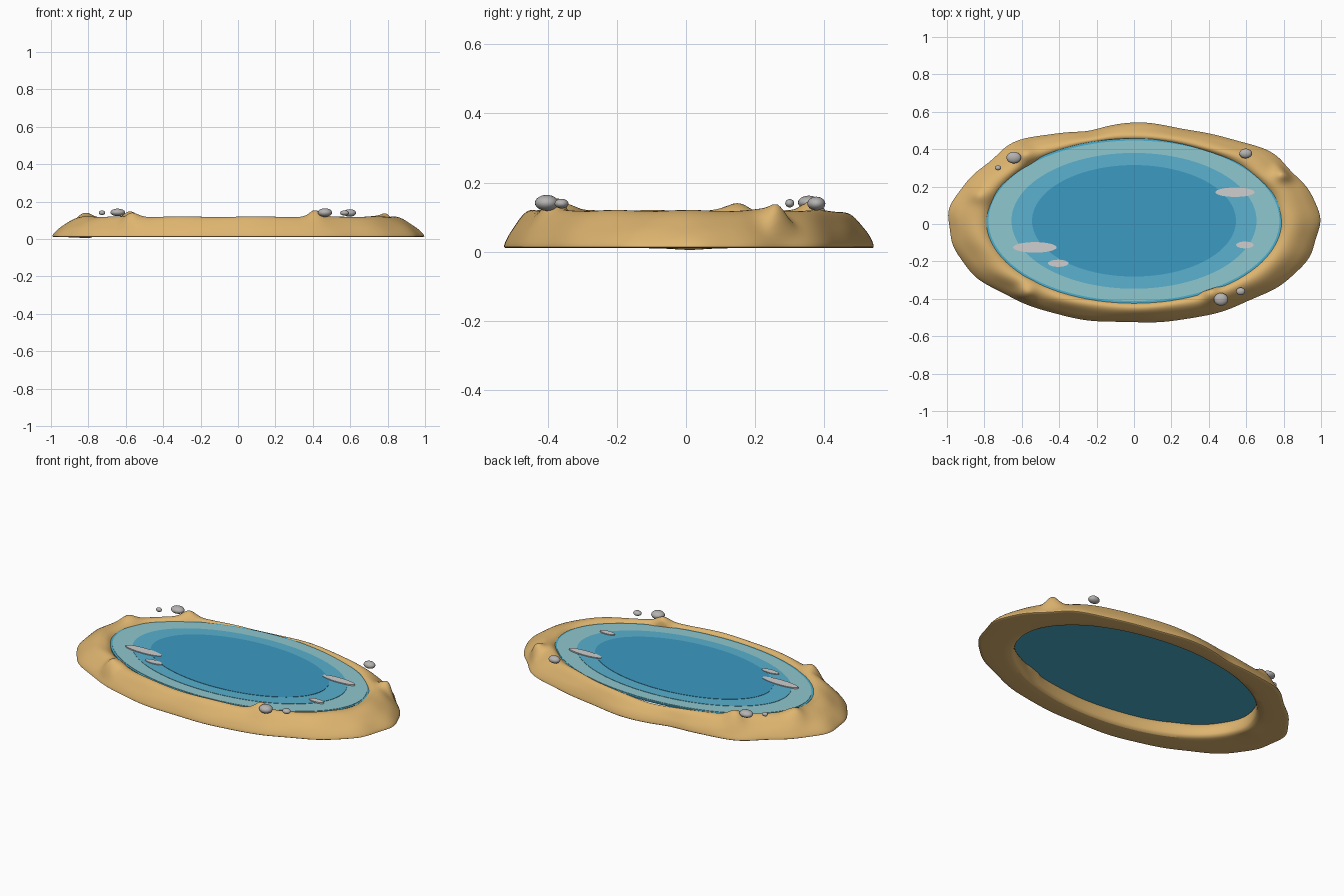
import bpy, bmesh
from math import sin, cos, pi, exp, radians

cube = bpy.data.objects.get("Cube")
if cube:
    bpy.data.objects.remove(cube)


def material(name, color):
    m = bpy.data.materials.new(name)
    m.use_nodes = True
    m.diffuse_color = (*color, 1)
    m.node_tree.nodes["Principled BSDF"].inputs["Base Color"].default_value = (*color, 1)
    return m


SAND = material("sand", (0.73, 0.46, 0.16))
RIM = material("water edge blue", (0.07, 0.43, 0.62))
SHALLOW = material("shallow water", (0.27, 0.57, 0.62))
MIDDLE = material("middle water", (0.10, 0.44, 0.62))
DEEP = material("deep water", (0.045, 0.32, 0.54))
GLINT = material("pale glint", (0.62, 0.62, 0.62))
STONE = material("grey stone", (0.46, 0.45, 0.44))


def finish(bm, name, mat, angle):
    """Turn a bmesh into a shaded object."""
    bmesh.ops.recalc_face_normals(bm, faces=bm.faces)
    mesh = bpy.data.meshes.new(name)
    bm.to_mesh(mesh)
    bm.free()
    mesh.materials.append(mat)
    obj = bpy.data.objects.new(name, mesh)
    bpy.context.collection.objects.link(obj)
    bpy.ops.object.select_all(action="DESELECT")
    obj.select_set(True)
    bpy.context.view_layer.objects.active = obj
    bpy.ops.object.shade_smooth_by_angle(angle=radians(angle))
    return obj


def bell(distance, width):
    return exp(-(distance / width) ** 2)


def disc(name, mat, x, y, rx, ry, bottom, top):
    bm = bmesh.new()
    bmesh.ops.create_cone(bm, cap_ends=True, segments=96, radius1=1, radius2=1, depth=1)
    for v in bm.verts:
        v.co = (x + v.co.x * rx, y + v.co.y * ry, top if v.co.z > 0 else bottom)
    return finish(bm, name, mat, 30)


def pebble(name, x, y, z, rx, ry, rz):
    bm = bmesh.new()
    bmesh.ops.create_uvsphere(bm, u_segments=24, v_segments=14, radius=1)
    for v in bm.verts:
        v.co = (x + v.co.x * rx, y + v.co.y * ry, z + v.co.z * rz)
    return finish(bm, name, STONE, 60)


# Sand bank: cross-section (share of the way outwards, height) swept round an oval
SECTION = [(0.03, 0.01), (-0.02, 0.03), (-0.03, 0.06), (0.0, 0.088), (0.08, 0.105),
           (0.18, 0.118), (0.3, 0.12), (0.42, 0.114), (0.55, 0.1), (0.68, 0.08),
           (0.8, 0.062), (0.9, 0.042), (0.97, 0.025), (1.0, 0.012), (0.95, 0.01), (0.5, 0.01)]
# Small mounds: x, y, height of the tip
MOUNDS = [(-0.57, -0.36, 0.148), (0.41, -0.37, 0.16), (0.79, 0.26, 0.148),
          (-0.82, 0.15, 0.145), (-0.58, 0.37, 0.155)]
SEGMENTS = 192

bm = bmesh.new()
rings = []
for i in range(SEGMENTS):
    a = 2 * pi * i / SEGMENTS
    wobble = 1 + 0.005 * sin(9 * a) + 0.004 * sin(17 * a + 1)
    # Wider shoulders and a dent along the back edge
    wobble += 0.03 * bell(a - 0.78, 0.2) + 0.045 * bell(a - 2.2, 0.18)
    wobble += 0.02 * bell(a - 1.55, 0.2) - 0.03 * bell(a - 1.83, 0.1)
    # Low inner lip at the back
    low = 0.028 * bell(a - 1.75, 0.36)
    ring = []
    for s, z in SECTION:
        x = cos(a) * (0.77 * (1 - s) + 0.995 * wobble * s)
        y = sin(a) * (0.428 * (1 - s) + 0.53 * wobble * s) + 0.012 * (1 - s)
        if z > 0.05:
            z -= low * (1 - s)
            z += 0.002 * sin(13 * a + 6 * s)
            for mx, my, tip in MOUNDS:
                z += (tip - z) * bell(((x - mx) ** 2 + (y - my) ** 2) ** 0.5, 0.042)
        elif s < 0.1:
            z -= 0.01 * bell(a - pi, 0.15)
        ring.append(bm.verts.new((x, y, z)))
    rings.append(ring)
count = len(SECTION)
for i in range(SEGMENTS):
    here, following = rings[i], rings[(i + 1) % SEGMENTS]
    for j in range(count):
        k = (j + 1) % count
        bm.faces.new((here[j], following[j], following[k], here[k]))
bank = finish(bm, "sand_bank", SAND, 70)
bank.modifiers.new("soften", "SUBSURF").levels = 1
bank.modifiers["soften"].render_levels = 1

# Water: a thin sheet with stepped colour bands
disc("water_edge", RIM, 0, 0.017, 0.79, 0.441, 0.098, 0.105)
disc("water_shallow", SHALLOW, 0, 0.017, 0.778, 0.429, 0.104, 0.107)
disc("water_middle", MIDDLE, 0, 0.017, 0.655, 0.363, 0.106, 0.109)
disc("water_deep", DEEP, 0, 0.017, 0.545, 0.298, 0.108, 0.111)

# Glints on the surface
for n, (x, y, rx, ry) in enumerate([(-0.53, -0.125, 0.116, 0.028), (-0.405, -0.21, 0.055, 0.019),
                                    (0.54, 0.17, 0.105, 0.025), (0.593, -0.112, 0.047, 0.018)]):
    disc(f"glint_{n + 1}", GLINT, x, y, rx, ry, 0.106, 0.114)

# Pebbles on the bank
for n, p in enumerate([(-0.643, 0.355, 0.142, 0.039, 0.031, 0.02),
                       (-0.727, 0.3, 0.14, 0.017, 0.013, 0.012),
                       (0.597, 0.377, 0.139, 0.034, 0.026, 0.02),
                       (0.465, -0.403, 0.141, 0.038, 0.034, 0.023),
                       (0.57, -0.36, 0.139, 0.024, 0.02, 0.014)]):
    pebble(f"pebble_{n + 1}", *p)
